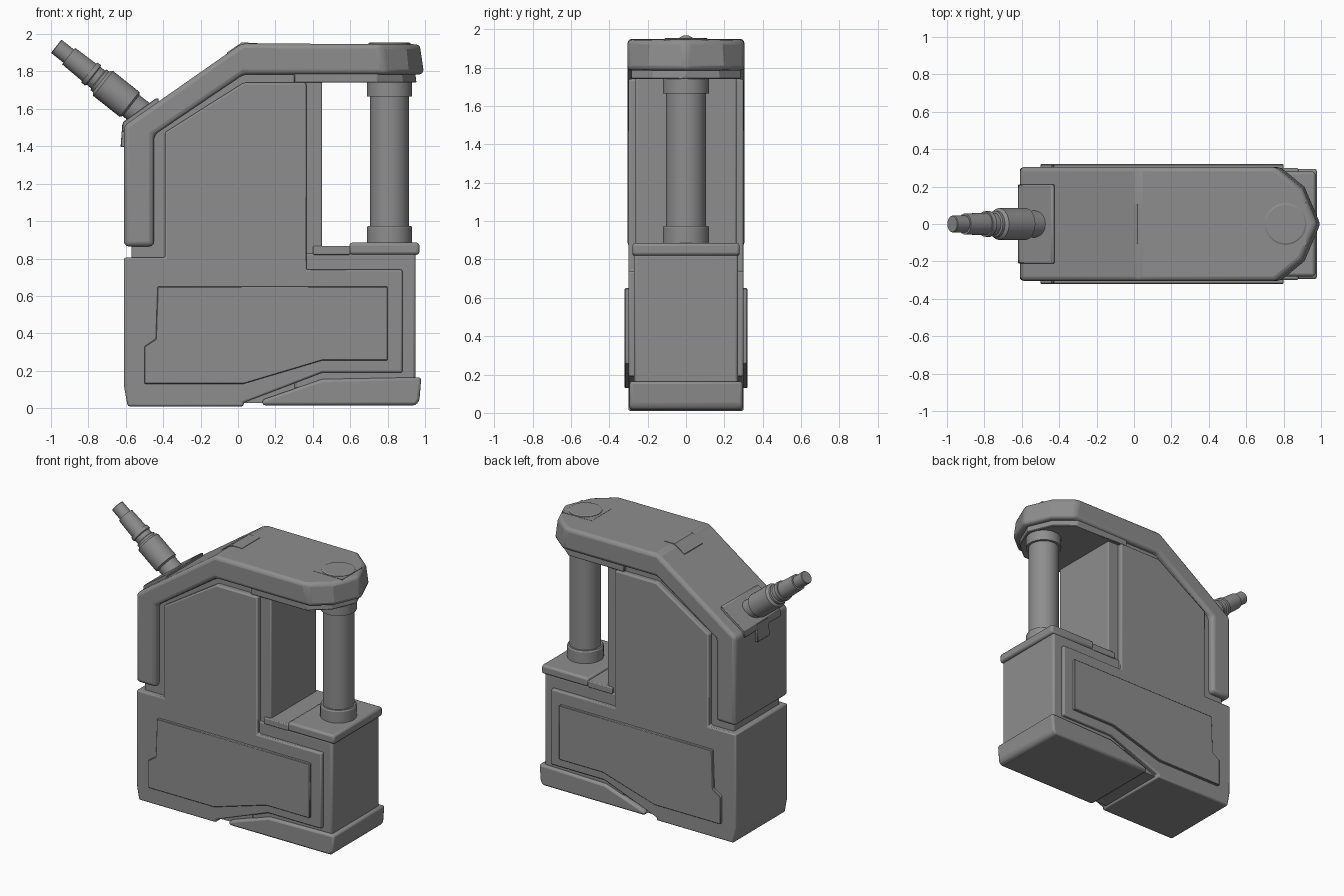
import bpy, bmesh, math
from mathutils import Vector, Matrix

if "Cube" in bpy.data.objects:
    bpy.data.objects.remove(bpy.data.objects["Cube"], do_unlink=True)

grey = bpy.data.materials.new("mid grey")
grey.use_nodes = True
COLOUR = (0.27, 0.27, 0.27, 1)
grey.diffuse_color = COLOUR
grey.node_tree.nodes["Principled BSDF"].inputs["Base Color"].default_value = COLOUR


def finish(name, bm, bevel=0.0, segments=2):
    """Turn a bmesh into a bevelled, shaded object."""
    bmesh.ops.recalc_face_normals(bm, faces=bm.faces)
    mesh = bpy.data.meshes.new(name)
    bm.to_mesh(mesh)
    bm.free()
    mesh.materials.append(grey)
    ob = bpy.data.objects.new(name, mesh)
    bpy.context.collection.objects.link(ob)
    bpy.ops.object.select_all(action='DESELECT')
    ob.select_set(True)
    bpy.context.view_layer.objects.active = ob
    bpy.ops.object.shade_smooth_by_angle(angle=math.radians(25))
    if bevel:
        mod = ob.modifiers.new("edge bevel", 'BEVEL')
        mod.width, mod.segments = bevel, segments
        mod.limit_method, mod.angle_limit = 'ANGLE', math.radians(28)
    return ob


def prism(points, y0, y1):
    """Extrude an x-z outline from y0 to y1."""
    bm = bmesh.new()
    face = bm.faces.new([bm.verts.new((x, y0, z)) for x, z in points])
    new = bmesh.ops.extrude_face_region(bm, geom=[face])["geom"]
    bmesh.ops.translate(bm, vec=(0, y1 - y0, 0),
                        verts=[v for v in new if isinstance(v, bmesh.types.BMVert)])
    return bm


def slab(name, points, half, bevel=0.0, segments=2):
    return finish(name, prism(points, -half, half), bevel, segments)


def box(name, x0, x1, half, z0, z1, bevel=0.0):
    return slab(name, [(x0, z0), (x1, z0), (x1, z1), (x0, z1)], half, bevel)


def clip_nose(bm, inset):
    """Cut the blunt end into a faceted, slightly tapered nose."""
    for side in (1, -1):
        for a, b in (((0.8, 0.295), (0.915, 0.2)), ((0.915, 0.2), (1.0, 0))):
            along = Vector((b[0] - a[0], b[1] - a[1]))
            out = Vector((-along.y, along.x * side, 0)).normalized()
            point = Vector((a[0], a[1] * side, 1.78)) - out * inset
            out.z = 0.12
            bmesh.ops.bisect_plane(bm, geom=bm.verts[:] + bm.edges[:] + bm.faces[:],
                                   plane_co=point, plane_no=out.normalized(),
                                   clear_outer=True)
            bmesh.ops.holes_fill(bm, edges=[e for e in bm.edges if e.is_boundary])
    return bm


def lathe(name, profile, origin, axis, steps=32):
    """Spin (distance, radius) pairs around an axis."""
    bm = bmesh.new()
    rings = []
    turn = Vector(axis).to_track_quat('Z', 'Y').to_matrix().to_4x4()
    place = Matrix.Translation(origin) @ turn
    for d, r in profile:
        rings.append([bm.verts.new(place @ Vector((r * math.cos(t), r * math.sin(t), d)))
                      for t in (math.tau * i / steps for i in range(steps))])
    for low, high in zip(rings, rings[1:]):
        for i in range(steps):
            j = (i + 1) % steps
            bm.faces.new((low[i], low[j], high[j], high[i]))
    bm.faces.new(rings[0])
    bm.faces.new(rings[-1])
    return finish(name, bm)


# Recessed core seen in the gaps between the shells
slab("inner_core", [(-0.57, 0.3), (0.45, 0.3), (0.45, 1.8), (0.06, 1.83),
                    (-0.57, 1.42)], 0.262, 0.008)

# Main body shell
slab("body_shell", [(-0.61, 0.12), (-0.59, 0.01), (0.03, 0.01), (0.03, 0.03),
                    (0.45, 0.19), (0.88, 0.19), (0.88, 0.74), (0.365, 0.74),
                    (0.365, 1.74), (0.03, 1.74), (-0.39, 1.475), (-0.39, 0.805),
                    (-0.61, 0.805)], 0.3, 0.018)

# Raised side panels
panel = [(-0.5, 0.13), (0.03, 0.13), (0.45, 0.255), (0.8, 0.255), (0.8, 0.65),
         (-0.43, 0.65), (-0.44, 0.37), (-0.5, 0.33)]
for side, y0, y1 in (("right", -0.32, -0.28), ("left", 0.28, 0.32)):
    finish(side + "_panel", prism(panel, y0, y1), 0.004, 1)

# Upper frame running up the back and over the grip
frame = prism([(-0.61, 0.865), (-0.45, 0.865), (-0.45, 1.46), (0.03, 1.785),
               (1.05, 1.785), (1.05, 1.945), (0.02, 1.95), (-0.61, 1.51)], -0.305, 0.305)
finish("upper_frame", clip_nose(frame, 0.0), 0.025, 3)
lip = prism([(0.3, 1.74), (1.05, 1.74), (1.05, 1.8), (0.3, 1.8)], -0.285, 0.285)
finish("frame_lip", clip_nose(lip, 0.045), 0.005, 1)

# Lower container with lid and base
box("container", 0.3, 0.95, 0.272, 0.1, 0.83, 0.015)
box("lid_front", 0.595, 0.97, 0.28, 0.82, 0.885, 0.015)
box("lid_rear", 0.4, 0.6, 0.278, 0.82, 0.867, 0.006)
slab("base_foot", [(0.13, 0.015), (0.95, 0.015), (0.97, 0.04), (0.98, 0.165),
                   (0.45, 0.155), (0.13, 0.045)], 0.295, 0.016)
slab("base_core", [(-0.1, 0.025), (0.3, 0.03), (0.94, 0.06), (0.94, 0.25),
                   (0.4, 0.25), (-0.1, 0.07)], 0.262)

# Grip post with a collar at each end
lathe("grip_post", [(0.87, 0.121), (0.965, 0.121), (0.975, 0.115), (0.975, 0.104),
                    (1.665, 0.104), (1.665, 0.121), (1.75, 0.121)],
      (0.81, 0, 0), (0, 0, 1), 40)

# Top button and thin inset plates
box("button_plate", 0.68, 0.92, 0.115, 1.938, 1.948)
lathe("button", [(0, 0.112), (0.014, 0.112), (0.018, 0.104)], (0.81, 0, 1.937), (0, 0, 1), 20)
slab("ridge_plate", [(-0.06, 1.89), (0.02, 1.943), (0.105, 1.943), (0.105, 1.953),
                     (0.018, 1.954), (-0.06, 1.90)], 0.105)

# Mounting plate with a folded tab for the nozzle
slab("nozzle_plate", [(-0.622, 1.48), (-0.6, 1.48), (-0.6, 1.505), (-0.425, 1.625),
                      (-0.425, 1.657), (-0.44, 1.656), (-0.615, 1.53)], 0.21, 0.004, 1)
slab("nozzle_tab", [(-0.628, 1.395), (-0.6, 1.395), (-0.6, 1.52), (-0.618, 1.525)],
     0.07, 0.004, 1)

# Stepped hose nozzle
lathe("hose_nozzle", [(0, 0.03), (0, 0.042), (0.004, 0.045), (0.085, 0.045),
                      (0.085, 0.056), (0.225, 0.06), (0.225, 0.068), (0.25, 0.07),
                      (0.255, 0.06), (0.285, 0.06), (0.29, 0.07), (0.305, 0.07),
                      (0.32, 0.085), (0.5, 0.085), (0.51, 0.072), (0.64, 0.072)],
      (-0.972, 0, 1.935), (0.783, 0, -0.621))
